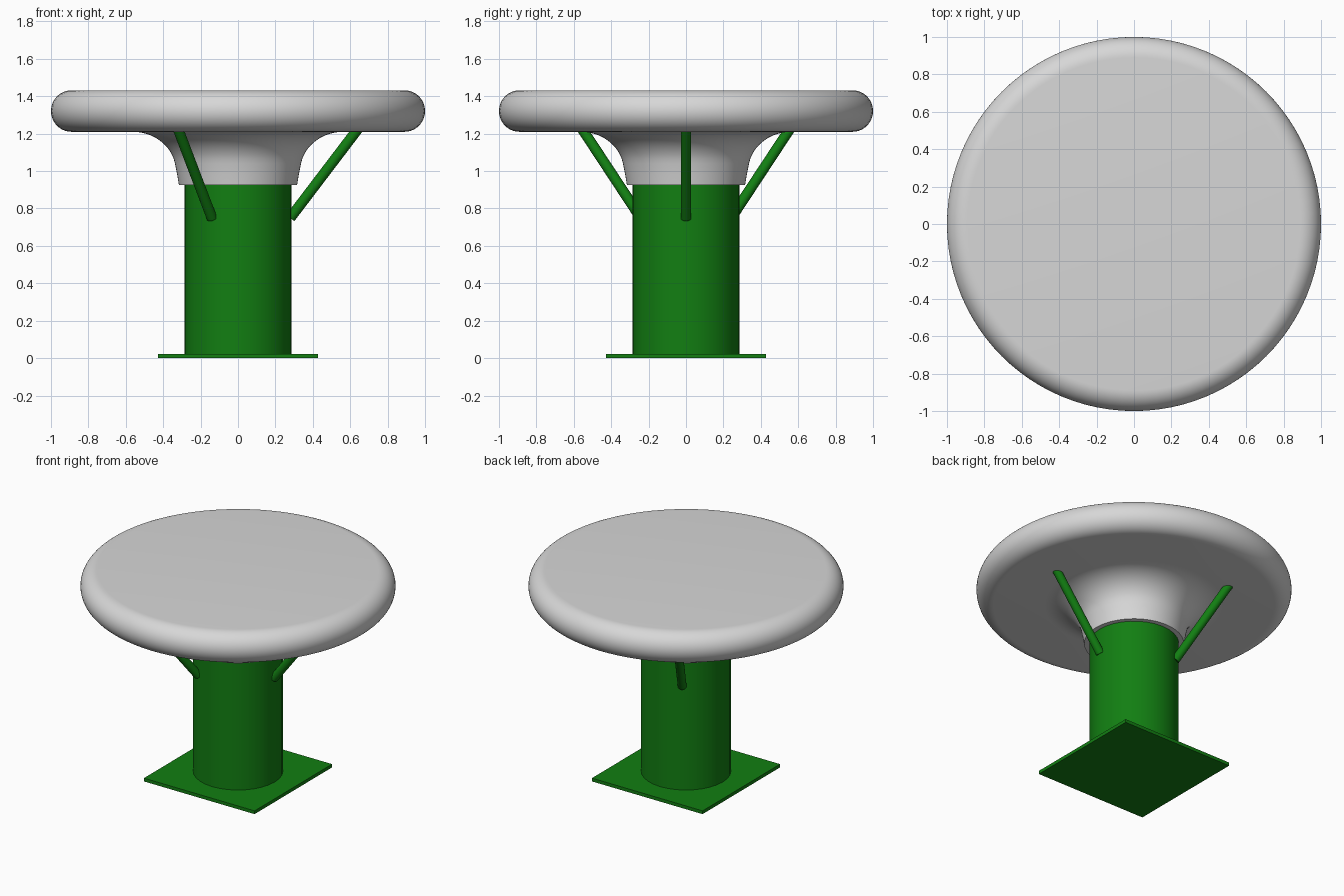
import bpy, math
from mathutils import Vector

if "Cube" in bpy.data.objects:
    bpy.data.objects.remove(bpy.data.objects["Cube"])


def material(name, rgb):
    m = bpy.data.materials.new(name)
    m.diffuse_color = (*rgb, 1)
    m.use_nodes = True
    m.node_tree.nodes["Principled BSDF"].inputs["Base Color"].default_value = m.diffuse_color
    return m


green = material("green paint", (0.006, 0.21, 0.006))
grey = material("light grey", (0.68, 0.68, 0.68))


def finish(ob, name, mat):
    ob.name = name
    ob.data.materials.append(mat)
    bpy.ops.object.select_all(action='DESELECT')
    ob.select_set(True)
    bpy.context.view_layer.objects.active = ob
    bpy.ops.object.shade_smooth_by_angle(angle=math.radians(35))


def lathe(name, profile, mat, n=96):
    # spin an (r, z) profile about z; r = 0 at both ends closes it
    verts, faces, rings = [], [], []
    for r, z in profile:
        start = len(verts)
        if r == 0:
            verts.append((0, 0, z))
            rings.append([start] * n)
        else:
            for i in range(n):
                a = 2 * math.pi * i / n
                verts.append((r * math.cos(a), r * math.sin(a), z))
            rings.append(list(range(start, start + n)))
    for lo, hi in zip(rings, rings[1:]):
        for i in range(n):
            j = (i + 1) % n
            faces.append(list(dict.fromkeys((lo[i], lo[j], hi[j], hi[i]))))
    me = bpy.data.meshes.new(name)
    me.from_pydata(verts, [], faces)
    ob = bpy.data.objects.new(name, me)
    bpy.context.collection.objects.link(ob)
    finish(ob, name, mat)


def rod(name, a, b, radius, mat):
    a, b = Vector(a), Vector(b)
    bpy.ops.mesh.primitive_cylinder_add(vertices=32, radius=radius,
                                        depth=(b - a).length, location=(a + b) / 2)
    ob = bpy.context.object
    ob.rotation_euler = (b - a).to_track_quat('Z', 'Y').to_euler()
    finish(ob, name, mat)


# square base plate
bpy.ops.mesh.primitive_cube_add(size=1, location=(0, 0, 0.0115))
plate = bpy.context.object
plate.scale = (0.857, 0.857, 0.023)
finish(plate, "base_plate", green)

# column
rod("column", (0, 0, 0.015), (0, 0, 0.95), 0.285, green)

# round top with a bullnose edge and a flared neck below
neck = [(0, 0.925), (0.316, 0.925), (0.325, 0.98), (0.337, 1.04)]
for i in range(1, 13):  # flare curve
    t = math.radians(12 + 78 * i / 12)
    neck.append((0.563 - 0.231 * math.cos(t), 1.0 + 0.21 * math.sin(t)))
rim = [(0.89 + 0.11 * math.sin(math.pi * i / 24),
        1.321 - 0.111 * math.cos(math.pi * i / 24)) for i in range(25)]
lathe("seat_top", neck + rim + [(0, 1.432)], grey)

# three slanted struts
for k in range(3):
    c, s = math.cos(2 * math.pi * k / 3), math.sin(2 * math.pi * k / 3)
    rod(f"strut_{k + 1}", (0.279 * c, 0.279 * s, 0.749),
        (0.66 * c, 0.66 * s, 1.25), 0.028, green)
